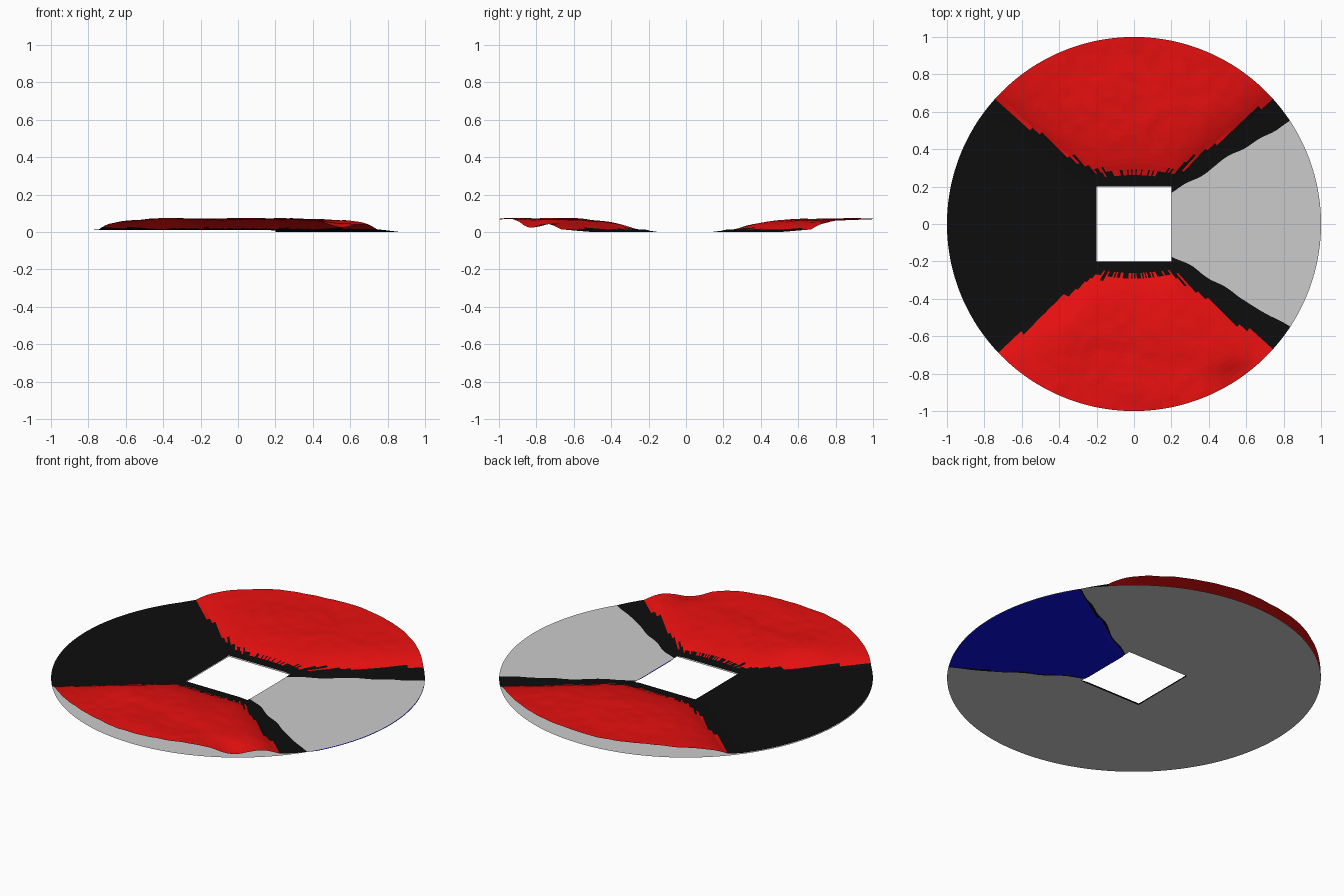
import bpy
import random
from math import sin, cos, tau, exp, sqrt
from mathutils import Vector, noise

if "Cube" in bpy.data.objects:
    bpy.data.objects.remove(bpy.data.objects["Cube"])

random.seed(4)
SEGMENTS = 240      # around the disc
RINGS = 26          # from the square hole to the rim
HOLE = 0.2          # half width of the square hole
SEA = 0.004         # height of the flat grey disc


def material(name, colour):
    m = bpy.data.materials.new(name)
    m.diffuse_color = (*colour, 1)
    m.use_nodes = True
    m.node_tree.nodes["Principled BSDF"].inputs["Base Color"].default_value = m.diffuse_color
    return m


def ring_sheet(name, rings, height):
    """Open sheet spanning a square hole and a unit circle."""
    verts, faces = [], []
    for i in range(rings + 1):
        t = i / rings
        for j in range(SEGMENTS):
            a = tau * j / SEGMENTS
            c, s = cos(a), sin(a)
            inner = HOLE / max(abs(c), abs(s))
            r = inner + (1 - inner) * t
            verts.append((r * c, r * s, height(r * c, r * s)))
    for i in range(rings):
        for j in range(SEGMENTS):
            k = (j + 1) % SEGMENTS
            p, q = i * SEGMENTS, (i + 1) * SEGMENTS
            faces.append((p + j, q + j, q + k, p + k))
    mesh = bpy.data.meshes.new(name)
    mesh.from_pydata(verts, [], faces)
    obj = bpy.data.objects.new(name, mesh)
    bpy.context.collection.objects.link(obj)
    return obj


def clamp(v, lo=0.0, hi=1.0):
    return max(lo, min(hi, v))


def ridge(x, y):
    """Positive inside the two raised fans."""
    return abs(y) - max(0.27, 0.1 + 0.77 * abs(x))


def bump(x, y, cx, cy, size, amount):
    return amount * exp(-((x - cx) ** 2 + (y - cy) ** 2) / size ** 2)


def terrain_height(x, y):
    s = ridge(x, y)
    # raised fans with uneven ground
    if s > 0:
        rise = 1 - exp(-s / 0.14)
        h = 0.015 + 0.056 * rise
        rough = noise.noise(Vector((x * 5, y * 5, 0.3)))
        fine = noise.noise(Vector((x * 14, y * 14, 2.0)))
        h += rise * (0.008 * rough + 0.004 * fine)
        h += rise * bump(x, y, -0.36, -0.58, 0.15, 0.02)
        h += rise * bump(x, y, 0.55, -0.83, 0.11, -0.048)
        return clamp(h, 0.011, 0.09)
    # flat land, sinking below the disc on the right
    h = 0.010 + 0.005 * clamp(1 + s / 0.1)
    if x > 0.08:
        wobble = 0.022 * noise.noise(Vector((x * 7, y * 7, 5.0)))
        g = abs(y) - (0.05 + 0.6 * x) + wobble
        gap = 0.05 + 0.17 * x
        h = min(h, SEA + 0.011 * g / gap)
    return clamp(h, 0.0, 0.09)


# Flat disc with square hole
ring_sheet("flat_disc", 1, lambda x, y: SEA)

# Relief sheet coloured by height
relief = ring_sheet("relief_surface", RINGS, terrain_height)
for m in (material("black", (0.004, 0.004, 0.004)),
          material("red", (0.8, 0.005, 0.005)),
          material("blue", (0.005, 0.005, 0.8))):
    relief.data.materials.append(m)

streak = [random.uniform(-0.02, 0.025) for _ in range(SEGMENTS)]
for f in relief.data.polygons:
    c = f.center
    if ridge(c.x, c.y) > streak[f.index % SEGMENTS]:
        f.material_index = 1
    elif c.z < SEA - 0.001:
        f.material_index = 2
